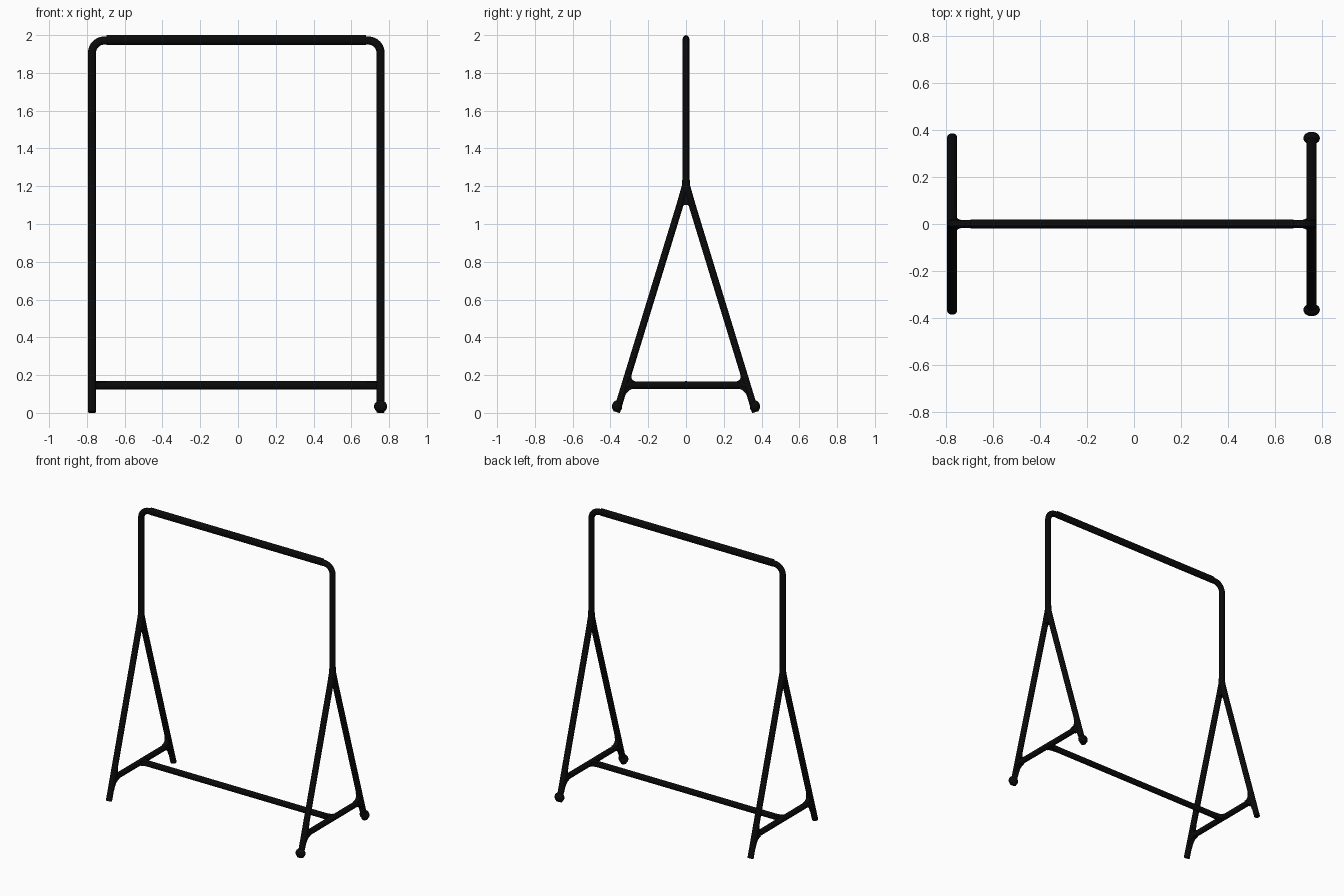
import bpy, bmesh, math
from mathutils import Vector

if "Cube" in bpy.data.objects:
    bpy.data.objects.remove(bpy.data.objects["Cube"])

black = bpy.data.materials.new("black_metal")
black.diffuse_color = (0.003, 0.003, 0.003, 1)
black.use_nodes = True
black.node_tree.nodes["Principled BSDF"].inputs["Base Color"].default_value = black.diffuse_color
LEFT, RIGHT = -0.773, 0.755     # centre lines of the two end frames
BAR_Z = 0.147                   # height of the lower bars


def finish(name, bm):
    bmesh.ops.recalc_face_normals(bm, faces=bm.faces)
    mesh = bpy.data.meshes.new(name)
    bm.to_mesh(mesh)
    bm.free()
    ob = bpy.data.objects.new(name, mesh)
    bpy.context.collection.objects.link(ob)
    mesh.materials.append(black)
    bpy.context.view_layer.objects.active = ob
    ob.select_set(True)
    bpy.ops.object.shade_smooth_by_angle(angle=math.radians(40))
    ob.select_set(False)


def tube(name, path, normal, a, b, sides=20):
    """Oval tube along a planar path: radius a in the plane, b along its normal."""
    pts, n = [Vector(p) for p in path], Vector(normal)
    bm, rings = bmesh.new(), []
    for i, p in enumerate(pts):
        ins = (p - pts[i - 1]).normalized() if i else Vector()
        out = (pts[i + 1] - p).normalized() if i < len(pts) - 1 else Vector()
        side = (ins + out).normalized().cross(n)
        rings.append([bm.verts.new(p + side * a * math.cos(t) + n * b * math.sin(t))
                      for t in (2 * math.pi * k / sides for k in range(sides))])
    for r, s in zip(rings, rings[1:]):
        for k in range(sides):
            j = (k + 1) % sides
            bm.faces.new((r[k], r[j], s[j], s[k]))
    bm.faces.new(rings[0])
    bm.faces.new(rings[-1])
    finish(name, bm)


def web(name, corner, p, q, normal, thick):
    """Weld web: fills a corner with a concave curve running from p to q."""
    c, p, q = Vector(corner), Vector(p), Vector(q)
    off = Vector(normal) * thick / 2
    curve = [p * (1 - t) ** 2 + c * 2 * t * (1 - t) + q * t * t
             for t in (i / 8 for i in range(9))]
    bm = bmesh.new()
    # back the web slightly into the tubes
    back = c + (c - (p + q) / 2).normalized() * 0.015
    loops = [[bm.verts.new(v + o) for v in [back] + curve] for o in (-off, off)]
    for l in loops:
        for k in range(1, 9):
            bm.faces.new((l[0], l[k], l[k + 1]))
    for k in range(10):
        j = (k + 1) % 10
        bm.faces.new((loops[0][k], loops[0][j], loops[1][j], loops[1][k]))
    finish(name, bm)


# Upper hoop: two posts with rounded elbows
R, TOP = 0.065, 1.971
for side, x, s in (("left", LEFT, 1), ("right", RIGHT, -1)):
    path = [(x, 0, 1.17)]
    path += [(x + s * R * (1 - math.cos(t)), 0, TOP - R + R * math.sin(t))
             for t in (math.pi / 2 * i / 10 for i in range(11))]
    path.append((x + s * 0.12, 0, TOP))
    tube(side + "_post", path, (0, 1, 0), 0.0215, 0.0175)

# Hanging rail and lower long rail
tube("hanging_rail", [(-0.695, 0, 1.974), (0.677, 0, 1.974)], (0, 1, 0), 0.026, 0.0185)
tube("lower_rail", [(LEFT, 0, BAR_Z), (RIGHT, 0, BAR_Z)], (0, 1, 0), 0.022, 0.017)


def leg_y(z):
    return 0.369 - 0.306 * z


X = (1, 0, 0)
for side, x, sx in (("left", LEFT, 1), ("right", RIGHT, -1)):
    # Crossbar between the legs
    tube(side + "_crossbar", [(x, -0.32, BAR_Z), (x, 0.32, BAR_Z)], X, 0.02, 0.02)
    # Fill under the apex with an arched lower edge
    arch = [(0.04, 1.07), (0.034, 1.085), (0.022, 1.097), (0, 1.101)]
    outline = arch + [(-y, z) for y, z in arch[-2::-1]] + [(-0.012, 1.2), (0.012, 1.2)]
    bm = bmesh.new()
    f = bm.faces.new([bm.verts.new((x - 0.017, y, z)) for y, z in outline])
    ext = bmesh.ops.extrude_face_region(bm, geom=[f], use_keep_orig=True)
    bmesh.ops.translate(bm, vec=(0.034, 0, 0),
                        verts=[g for g in ext["geom"] if isinstance(g, bmesh.types.BMVert)])
    finish(side + "_apex_web", bm)

    for end, s in (("front", -1), ("back", 1)):
        tag = f"{side}_{end}"
        # Splayed leg, bending into the post
        tube(tag + "_leg", [(x, 0, 1.25), (x, s * 0.004, 1.2), (x, s * leg_y(1.1), 1.1),
                            (x, s * leg_y(0.004), 0.004)], X, 0.0185, 0.0215)
        # Weld webs above and below the crossbar
        for part, zc, h, w in (("upper", BAR_Z + 0.018, 0.055, 0.05),
                               ("lower", BAR_Z - 0.018, -0.065, 0.045)):
            y = lambda z: leg_y(z) - 0.016
            web(f"{tag}_{part}_web", (x, s * y(zc), zc), (x, s * (y(zc) - w), zc),
                (x, s * y(zc + h), zc + h), X, 0.032)
        # Weld flare from lower rail to crossbar
        xc = x + sx * 0.017
        web(tag + "_rail_web", (xc, s * 0.014, BAR_Z), (xc + sx * 0.06, s * 0.014, BAR_Z),
            (xc, s * 0.035, BAR_Z), (0, 0, 1), 0.032)
        # Rubber foot, only on the right-hand legs
        if side == "right":
            bm = bmesh.new()
            bmesh.ops.create_uvsphere(bm, u_segments=24, v_segments=14, radius=1)
            for v in bm.verts:
                v.co = Vector((x + v.co.x * 0.035, s * 0.365 + v.co.y * 0.027,
                               max(0.008, 0.034 + v.co.z * 0.032)))
            finish(tag + "_foot", bm)
